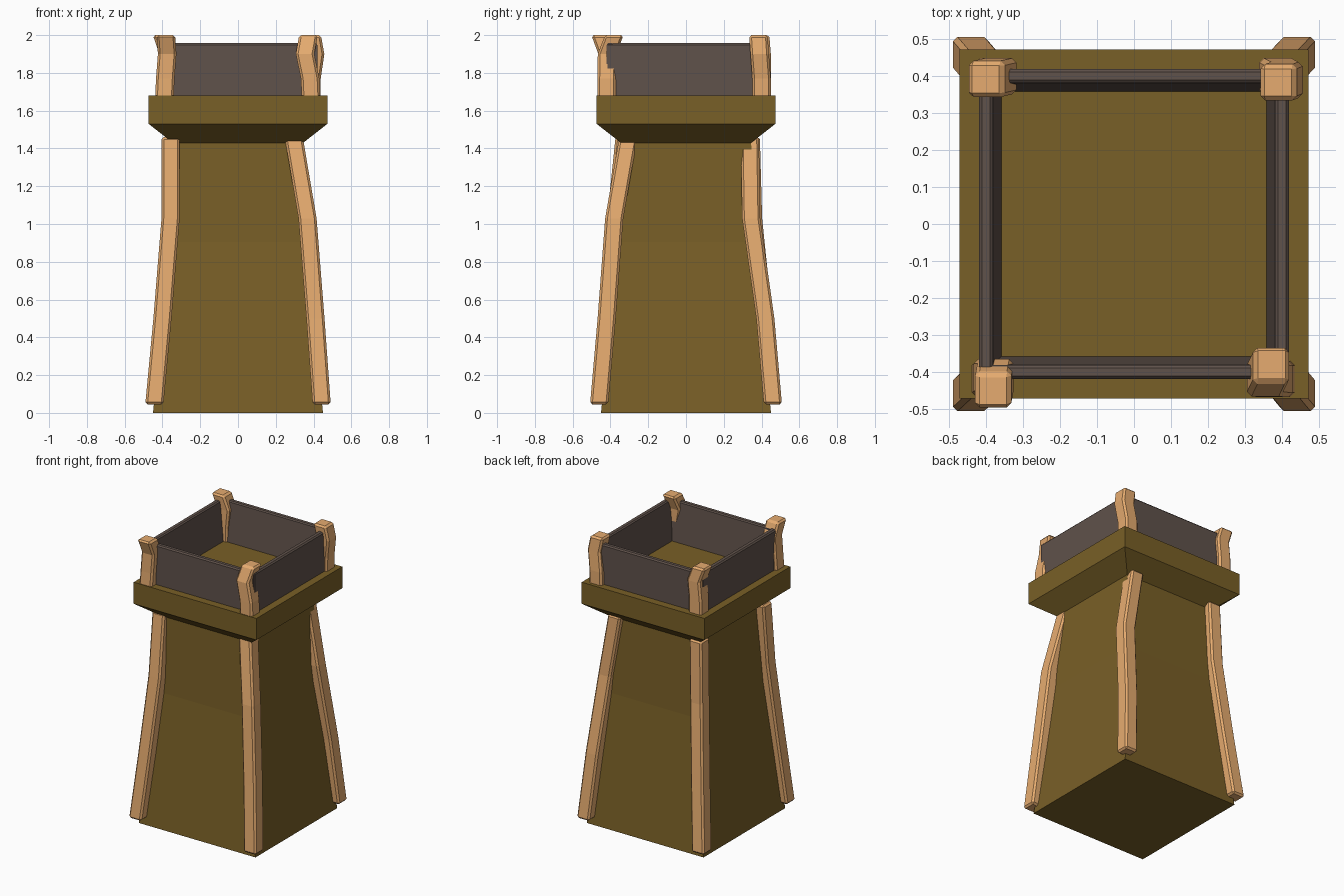
import bpy, bmesh
from math import radians, pi
from mathutils import Matrix

if "Cube" in bpy.data.objects:
    bpy.data.objects.remove(bpy.data.objects["Cube"])


def material(name, color):
    m = bpy.data.materials.new(name)
    m.diffuse_color = (*color, 1)
    m.use_nodes = True
    m.node_tree.nodes["Principled BSDF"].inputs["Base Color"].default_value = m.diffuse_color
    return m


STONE = material("ochre", (0.19, 0.115, 0.02))
WOOD = material("wood", (0.79, 0.41, 0.16))
DARK = material("dark_wood", (0.117, 0.084, 0.07))


def loft(name, sections, mat, bevel=0):
    """Square sections (x, y, z, half width) joined bottom to top."""
    bm = bmesh.new()
    rings = [[bm.verts.new((x + sx * h, y + sy * h, z))
              for sx, sy in ((-1, -1), (1, -1), (1, 1), (-1, 1))]
             for x, y, z, h in sections]
    bm.faces.new(rings[0][::-1])
    bm.faces.new(rings[-1])
    for a, b in zip(rings, rings[1:]):
        for i in range(4):
            j = (i + 1) % 4
            bm.faces.new((a[i], a[j], b[j], b[i]))
    return finish(name, bm, mat, bevel)


def finish(name, bm, mat, bevel):
    bmesh.ops.recalc_face_normals(bm, faces=bm.faces)
    me = bpy.data.meshes.new(name)
    bm.to_mesh(me)
    bm.free()
    me.materials.append(mat)
    ob = bpy.data.objects.new(name, me)
    bpy.context.collection.objects.link(ob)
    if bevel:
        mod = ob.modifiers.new("bevel", 'BEVEL')
        mod.width = bevel
        mod.segments = 1
        mod.limit_method = 'ANGLE'
        mod.angle_limit = radians(50)
    return ob


# Tapered tower body with flared platform
loft("tower_body", [(0, 0, 0, 0.45), (0, 0, 0.905, 0.36), (0, 0, 1.43, 0.345),
                    (0, 0, 1.53, 0.473), (0, 0, 1.68, 0.473)], STONE)

# Crooked corner beams on the body
beams = {
    "front_left": [(-.443, -.46), (-.40, -.42), (-.357, -.37), (-.357, -.325)],
    "front_right": [(.443, -.46), (.41, -.42), (.368, -.38), (.295, -.305)],
    "back_right": [(.443, .46), (.405, .42), (.36, .345), (.287, .338)],
    "back_left": [(-.443, .46), (-.40, .41), (-.355, .355), (-.342, .343)],
}
for name, path in beams.items():
    loft(name + "_beam", [(x, y, z, 0.048) for (x, y), z in
                          zip(path, (0.045, 0.5, 1.03, 1.46))], WOOD, 0.012)

# Short crooked posts around the parapet
posts = {
    "front_left": [(-.39, -.42), (-.385, -.415), (-.375, -.415), (-.382, -.452)],
    "front_right": [(.387, -.42), (.382, -.42), (.355, -.418), (.373, -.38)],
    "back_right": [(.387, .40), (.389, .40), (.408, .39), (.39, .383)],
    "back_left": [(-.38, .40), (-.38, .40), (-.367, .40), (-.402, .392)],
}
for name, path in posts.items():
    loft(name + "_post", [(x, y, z, 0.049) for (x, y), z in
                          zip(path, (1.66, 1.77, 1.9, 2.0))], WOOD, 0.012)

# Parapet walls: one profile, inner face leaning, repeated on four sides
profile = [(0.358, 1.67), (0.42, 1.67), (0.42, 1.948), (0.412, 1.957),
           (0.39, 1.957), (0.382, 1.95)]
for k, side in enumerate(("back", "left", "front", "right")):
    bm = bmesh.new()
    ends = [[bm.verts.new((x, y, z)) for y, z in profile] for x in (-0.415, 0.415)]
    bm.faces.new(ends[0])
    bm.faces.new(ends[1][::-1])
    n = len(profile)
    for i in range(n):
        j = (i + 1) % n
        bm.faces.new((ends[0][i], ends[0][j], ends[1][j], ends[1][i]))
    bm.transform(Matrix.Rotation(k * pi / 2, 4, 'Z'))
    finish(side + "_parapet_wall", bm, DARK, 0)
